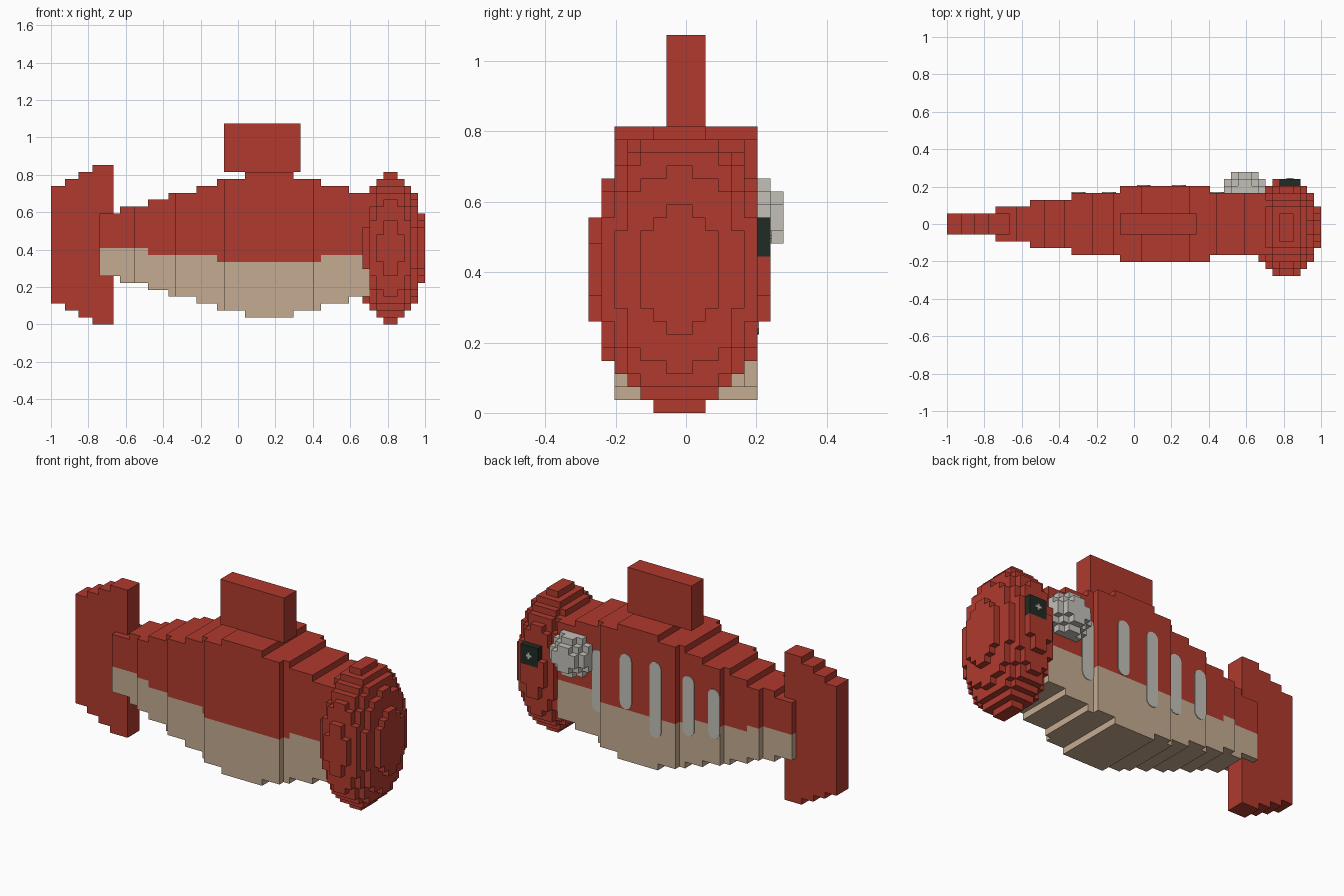
import bpy, bmesh, math
from mathutils import Vector

if "Cube" in bpy.data.objects:
    bpy.data.objects.remove(bpy.data.objects["Cube"], do_unlink=True)

CELL = 2 / 54                      # one block


def to_world(x, y, z):
    return Vector((x * CELL - 1, y * CELL, z * CELL))


def material(name, hex_code):
    linear = []
    for i in (0, 2, 4):
        c = int(hex_code[i:i + 2], 16) / 255
        linear.append(c / 12.92 if c <= 0.04045 else ((c + 0.055) / 1.055) ** 2.4)
    m = bpy.data.materials.new(name)
    m.use_nodes = True
    m.diffuse_color = (*linear, 1)
    m.node_tree.nodes["Principled BSDF"].inputs["Base Color"].default_value = (*linear, 1)
    return m


RED = material("red", "B03A2E")
CREAM = material("cream", "C5AC91")
GREY = material("light grey", "C3C0B8")
BLACK = material("black", "202B24")


def finish(name, bm, mats):
    mesh = bpy.data.meshes.new(name)
    bm.to_mesh(mesh)
    bm.free()
    for m in mats:
        mesh.materials.append(m)
    obj = bpy.data.objects.new(name, mesh)
    bpy.context.collection.objects.link(obj)
    return obj


def blocks(name, cells, mats, rule=lambda c: 0):
    """Outer skin of a set of unit blocks; block y runs from j-0.5 to j+0.5."""
    bm = bmesh.new()
    verts = {}

    def vert(p):
        key = tuple(round(v * 2) for v in p)
        if key not in verts:
            verts[key] = bm.verts.new(to_world(*p))
        return verts[key]

    for c in cells:
        centre = Vector((c[0] + 0.5, c[1], c[2] + 0.5))
        for axis in range(3):
            for side in (-1, 1):
                near = list(c)
                near[axis] += side
                if tuple(near) in cells:
                    continue
                n, u = Vector(), Vector()
                n[axis] = side
                u[(axis + 1) % 3] = 1
                w = n.cross(u)
                quad = [vert(centre + (n + u * a + w * b) / 2)
                        for a, b in ((-1, -1), (1, -1), (1, 1), (-1, 1))]
                bm.faces.new(quad).material_index = rule(c)
    bmesh.ops.dissolve_limit(bm, angle_limit=0.01, verts=bm.verts[:],
                             edges=bm.edges[:], delimit={'MATERIAL'})
    return finish(name, bm, mats)


def box(x0, x1, half, z0, z1):
    return {(x, y, z) for x in range(x0, x1)
            for y in range(-half, half + 1) for z in range(z0, z1)}


def ellipsoid(centre, radii):
    cx, cy, cz = centre
    rx, ry, rz = radii
    return {(x, y, z)
            for x in range(cx - rx, cx + rx)
            for y in range(int(cy - ry) - 1, int(cy + ry) + 2)
            for z in range(cz - rz, cz + rz)
            if ((x + .5 - cx) / rx) ** 2 + ((y - cy) / ry) ** 2
            + ((z + .5 - cz) / rz) ** 2 <= 1}


def step(table, x):
    """Value of the first step that ends beyond x."""
    return next(value for end, value in table if x < end)


def plate(name, outline, y, mat, thick=0.004):
    """Thin painted plate on a face that looks towards +y."""
    bm = bmesh.new()
    base = bm.faces.new([bm.verts.new(to_world(x, y, z)) for x, z in outline])
    moved = bmesh.ops.extrude_face_region(bm, geom=[base])["geom"]
    bmesh.ops.translate(bm, vec=(0, thick, 0),
                        verts=[v for v in moved if isinstance(v, bmesh.types.BMVert)])
    bmesh.ops.recalc_face_normals(bm, faces=bm.faces[:])
    return finish(name, bm, [mat])


# Body: stepped height and width, cream belly
TOP = [(10, 16), (14, 17), (17, 18), (21, 19), (24, 20), (28, 21),
       (35, 22), (39, 21), (43, 20), (46, 19)]
HALF_WIDTH = [(12, 2), (18, 3), (25, 4), (38, 5), (46, 4)]
BELLY = [(14, 11), (24, 10), (39, 9), (46, 10)]
body = set()
for x in range(7, 46):
    top = step(TOP, x)
    body |= box(x, x + 1, step(HALF_WIDTH, x), 23 - top, top)
blocks("body", body, [RED, CREAM], lambda c: int(c[2] < step(BELLY, c[0])))

# Head, with the eye block let into it
eye = {(x, 6, z) for x in range(48, 51) for z in range(12, 15)}
blocks("head", ellipsoid((49, -0.5, 11), (5, 7, 11)) - eye, [RED])
blocks("eye", eye, [BLACK])

# Eye glint: a small plus sign
a, b = 0.17, 0.5
plus = [(a, a), (a, b), (-a, b), (-a, a), (-b, a), (-b, -a),
        (-a, -a), (-a, -b), (a, -b), (a, -a), (b, -a), (b, a)]
plate("eye_glint", [(49.5 + x, 13.5 + z) for x, z in plus], 6.5, GREY)

# Round lump on the side behind the eye
blocks("side_ball", ellipsoid((43, 4.5, 15), (3, 3, 3)), [GREY])

# Fins
blocks("back_fin", box(25, 36, 1, 22, 29), [RED])
tail = set()
for i, (x0, x1) in enumerate(((0, 2), (2, 4), (4, 6), (6, 9))):
    tail |= box(x0, x1, 1, 3 - i, 20 + i)
blocks("tail_fin", tail, [RED])

# Rounded side stripes: centre x, bottom, top, face y
STRIPES = [(39, 6.8, 16.5, 4.5), (33.5, 9.1, 17.7, 5.5), (28.4, 6, 17.8, 5.5),
           (23.4, 7.2, 16.6, 4.5), (19, 8, 15.7, 4.5)]
for n, (cx, low, high, y) in enumerate(STRIPES):
    outline = []
    for k in range(14):
        ang = math.pi * (k if k < 7 else k - 1) / 6
        z = high - 1 if k < 7 else low + 1
        outline.append((cx + math.cos(ang), z + math.sin(ang)))
    plate(f"side_stripe_{n + 1}", outline, y, GREY)
